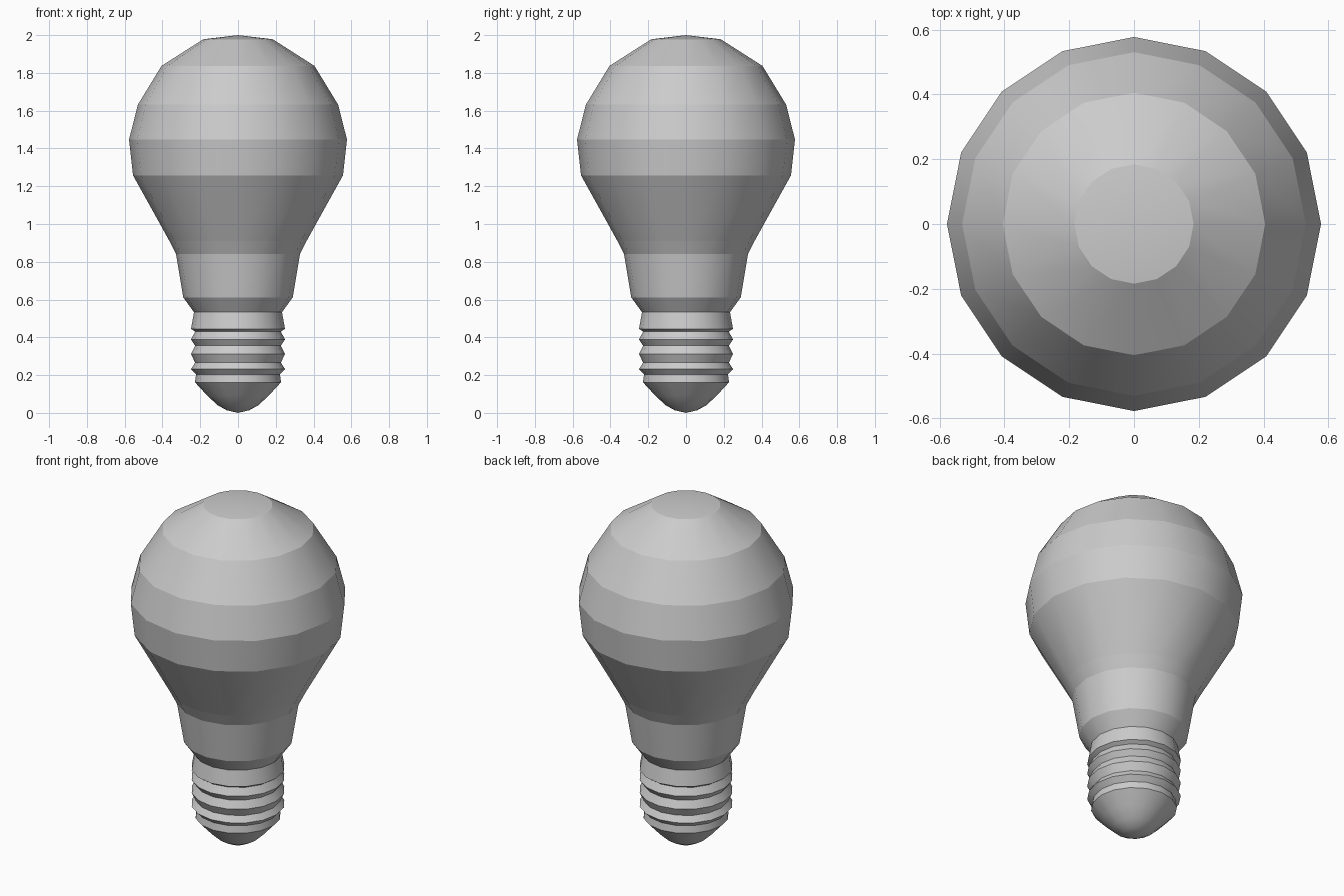
import bpy
import bmesh
from math import cos, sin, tau

if "Cube" in bpy.data.objects:
    bpy.data.objects.remove(bpy.data.objects["Cube"])

SIDES = 16


def lathe(name, profile, sharp_rings=True):
    """Revolve (radius, z) points, listed bottom to top, around z."""
    bm = bmesh.new()
    rings = []
    for r, z in profile:
        if r == 0:
            rings.append([bm.verts.new((0, 0, z))] * SIDES)
        else:
            rings.append([bm.verts.new((r * cos(tau * i / SIDES), r * sin(tau * i / SIDES), z))
                          for i in range(SIDES)])
    for lo, hi in zip(rings, rings[1:]):
        for i in range(SIDES):
            j = (i + 1) % SIDES
            quad = dict.fromkeys((lo[i], lo[j], hi[j], hi[i]))
            bm.faces.new(list(quad)).smooth = True
    # Bands stay crisp while each band is smooth around the axis
    if sharp_rings:
        for e in bm.edges:
            if abs(e.verts[0].co.z - e.verts[1].co.z) < 1e-6:
                e.smooth = False
    mesh = bpy.data.meshes.new(name)
    bm.to_mesh(mesh)
    bm.free()
    obj = bpy.data.objects.new(name, mesh)
    bpy.context.collection.objects.link(obj)
    return obj


# Rounded bulb globe
lathe("globe", [(0.328, 0.84), (0.363, 0.91), (0.556, 1.258), (0.577, 1.447),
                (0.53, 1.632), (0.405, 1.837), (0.184, 1.978), (0, 2.0)])

# Tapered neck housing
lathe("neck", [(0.233, 0.533), (0.29, 0.612), (0.328, 0.84)])

# Screw base with collar and alternating thread ridges
INNER, OUTER = 0.227, 0.249
lathe("screw_base", [(0.228, 0.162), (0.222, 0.203), (OUTER, 0.232), (INNER, 0.266),
                     (OUTER, 0.312), (INNER, 0.356), (OUTER, 0.388), (INNER, 0.43),
                     (OUTER, 0.445), (0.233, 0.533)])

# Smooth domed contact tip
lathe("contact_tip", [(0, 0.005), (0.06, 0.014), (0.11, 0.042), (0.165, 0.094),
                      (0.228, 0.162)], sharp_rings=False)
bpy.data.objects["contact_tip"].data.vertices[0].co.z = 0
